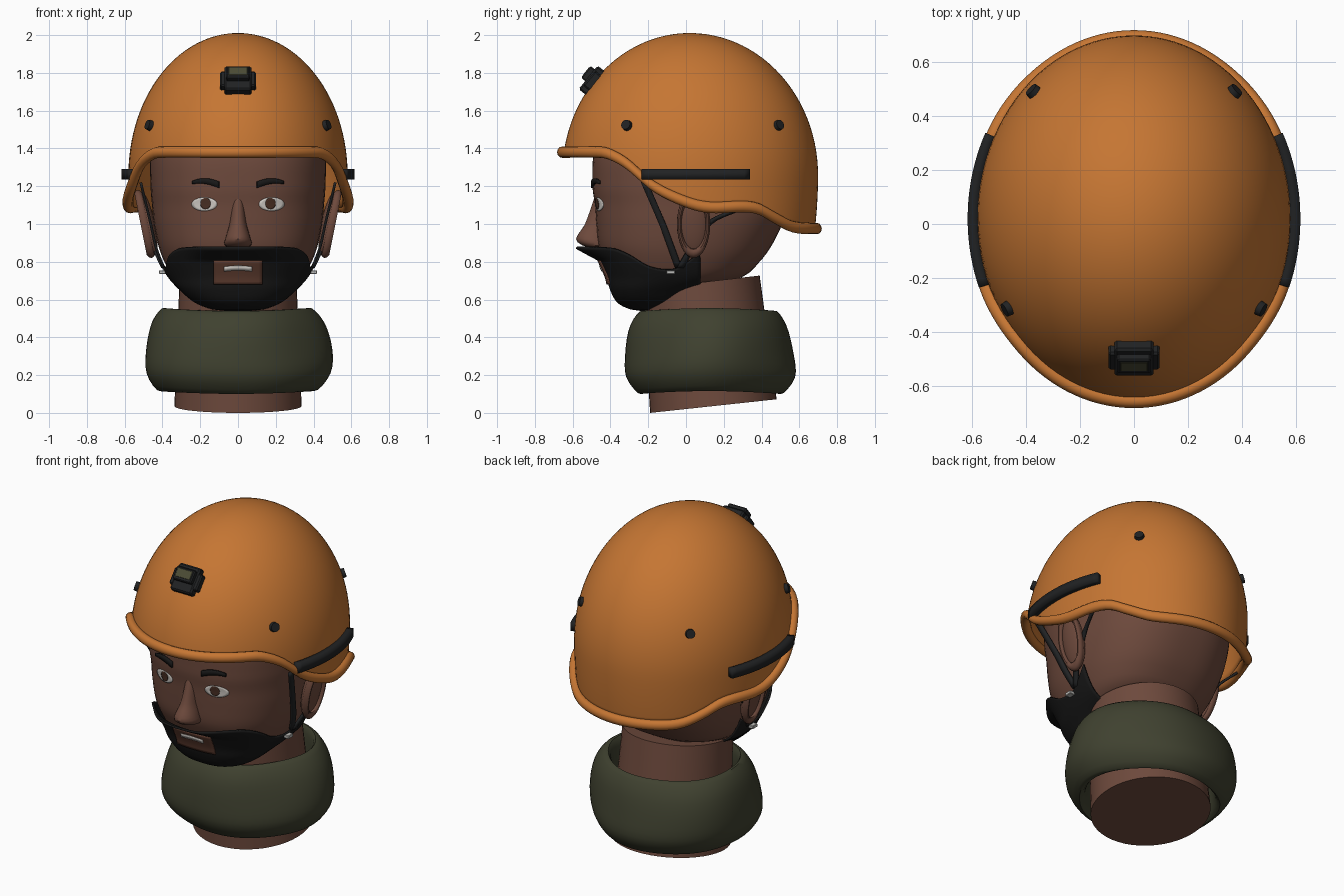
import bpy, bmesh, math
from mathutils import Vector, Matrix
from math import sin, cos, pi, tau

if "Cube" in bpy.data.objects:
    bpy.data.objects.remove(bpy.data.objects["Cube"])


def material(name, r, g, b):
    m = bpy.data.materials.new(name)
    m.diffuse_color = (r, g, b, 1)
    m.use_nodes = True
    m.node_tree.nodes["Principled BSDF"].inputs["Base Color"].default_value = m.diffuse_color
    return m


ORANGE = material("shell orange", .56, .18, .033)
SKIN = material("skin brown", .155, .068, .046)
LIP = material("lip brown", .12, .048, .03)
BLACK = material("hair black", .009, .009, .009)
GEAR = material("gear black", .015, .016, .017)
GREEN = material("scarf green", .05, .053, .029)
OLIVE = material("window olive", .07, .07, .035)
WHITE = material("eye white", .65, .62, .58)
IRIS = material("iris brown", .07, .03, .018)
STEEL = material("buckle steel", .5, .5, .48)


def finish(name, mat, bm, angle=40):
    bmesh.ops.recalc_face_normals(bm, faces=bm.faces)
    me = bpy.data.meshes.new(name)
    bm.to_mesh(me)
    bm.free()
    me.materials.append(mat)
    for p in me.polygons:
        p.use_smooth = True
    me.set_sharp_from_angle(angle=math.radians(angle))
    ob = bpy.data.objects.new(name, me)
    bpy.context.collection.objects.link(ob)
    return ob


def grid(name, mat, fn, nu, nv, thick=0, cap=False):
    """Surface from fn(u, v); seams are welded, optional shell thickness or caps."""
    bm = bmesh.new()
    rows = [[bm.verts.new(fn(i / nu, j / nv)) for i in range(nu + 1)] for j in range(nv + 1)]
    for a, b in zip(rows, rows[1:]):
        for i in range(nu):
            bm.faces.new((a[i], a[i + 1], b[i + 1], b[i]))
    bmesh.ops.remove_doubles(bm, verts=bm.verts, dist=1e-5)
    if cap:
        bmesh.ops.holes_fill(bm, edges=[e for e in bm.edges if e.is_boundary])
    ob = finish(name, mat, bm)
    if thick:
        mod = ob.modifiers.new("shell", 'SOLIDIFY')
        mod.thickness, mod.offset = thick, 0
    return ob


def interp(keys, t):
    """Smooth interpolation of (t, a, b, ...) rows."""
    t = min(max(t, keys[0][0]), keys[-1][0])
    i = next(k for k in range(len(keys) - 1) if t <= keys[k + 1][0])

    def slope(k, c):
        p, q = keys[max(k - 1, 0)], keys[min(k + 1, len(keys) - 1)]
        return (q[c] - p[c]) / (q[0] - p[0])
    a, b = keys[i], keys[i + 1]
    h = b[0] - a[0]
    s = (t - a[0]) / h
    return [(2*s**3 - 3*s*s + 1) * a[c] + (3*s*s - 2*s**3) * b[c]
            + h * ((s**3 - 2*s*s + s) * slope(i, c) + (s**3 - s*s) * slope(i + 1, c))
            for c in range(1, len(a))]


def spow(v, p):
    return math.copysign(abs(v) ** p, v)


# Head: stacked cross-sections (z, front y, back y, half width)
HEAD = [(.54, -.24, -.1, .07), (.58, -.33, .02, .19), (.65, -.375, .1, .28), (.72, -.395, .3, .345),
        (.8, -.43, .39, .39), (.88, -.462, .45, .42), (1, -.475, .51, .445), (1.1, -.482, .54, .455),
        (1.2, -.495, .55, .463), (1.4, -.48, .57, .46), (1.6, -.36, .5, .4), (1.75, -.15, .3, .2)]
P = .82


def section(keys, z, a, d=0, p=P):
    f, b, w = interp(keys, z)
    return Vector(((w + d) * spow(sin(a), p), (f + b) / 2 - ((b - f) / 2 + d) * spow(cos(a), p), z))


def on_face(x, z, d):
    w = interp(HEAD, z)[2] + d
    a = math.asin(min(1, (abs(x) / w) ** (1 / P)))
    return Vector((x, section(HEAD, z, a, d).y, z))


grid("head", SKIN, lambda u, v: section(HEAD, .54 + 1.21 * v, tau * u), 64, 48, cap=True)

NOSE = [(.87, -.5, -.4, .045), (.89, -.555, -.4, .072), (.92, -.582, -.4, .068),
        (1, -.535, -.4, .045), (1.14, -.485, -.4, .03)]
grid("nose", SKIN, lambda u, v: section(NOSE, .87 + .27 * v, tau * u, 0, 1), 24, 16, cap=True)

# Neck: leaning cylinder
grid("neck", SKIN, lambda u, v: Vector((
    (.337 - .027 * v) * sin(tau * u),
    .145 - .065 * v + (.335 - .025 * v) * cos(tau * u),
    .036 + .655 * v + .036 * cos(tau * u))), 48, 4, cap=True)

# Beard: offset of the jaw, with a moustache ledge and sideburns
BEARD_TOP = [(0, .875), (.4, .873), (.55, .84), (.7, .775), (.86, .76), (.93, .8), (1, .855)]


def beard(u, v):
    u = 2 * u - 1
    z = .54 + (interp(BEARD_TOP, abs(u))[0] - .54) * v
    if v == 0:
        return Vector((0, -.17, .535))
    f, b, w = interp(HEAD, z)
    c = max(-1, ((f + b) / 2 - .075) / ((b - f) / 2 + .02))
    p = section(HEAD, z, u * math.acos(max(-1, spow(c, 1 / P))), .02)
    k = min(1, max(0, (z - .805) / .07))
    if p.y < -.2:
        p.y -= .1 * k * math.exp(-(p.x / .24) ** 4)
    return p


grid("beard", BLACK, beard, 80, 24, thick=.012)
grid("mouth", LIP, lambda u, v: on_face(.26 * u - .13, .68 + .128 * v, .032), 12, 8, thick=.008)
grid("teeth", WHITE, lambda u, v: on_face(.15 * u - .075, .755 + .024 * v - .006 * (2*u - 1)**2, .038),
     8, 2, thick=.005)


# Eyes, brows and ears
def disc(name, mat, x, z, rx, rz, d):
    grid(name, mat, lambda u, v: on_face(x + rx * v * cos(tau * u), z + rz * v * sin(tau * u), d),
         24, 4, thick=.003)


def ball(name, mat, loc, scale, tilt):
    bm = bmesh.new()
    m = Matrix.Translation(loc) @ Matrix.Rotation(tilt, 4, 'Y') @ Matrix.Diagonal((*scale, 1))
    bmesh.ops.create_uvsphere(bm, u_segments=24, v_segments=16, radius=1, matrix=m)
    return finish(name, mat, bm)


def box(name, mat, m, size):
    bm = bmesh.new()
    bmesh.ops.create_cube(bm, size=1, matrix=m @ Matrix.Diagonal((*size, 1)))
    bmesh.ops.bevel(bm, geom=bm.edges[:], offset=min(size) * .15, segments=1, affect='EDGES')
    return finish(name, mat, bm, 30)


for s, side in ((-1, "left"), (1, "right")):
    disc("eye_" + side, WHITE, s * .178, 1.105, .068, .036, .004)
    disc("iris_" + side, IRIS, s * .172, 1.108, .027, .03, .008)
    grid("brow_" + side, BLACK, lambda u, v: on_face(
        s * (.1 + .14 * u), 1.208 + .02 * sin(pi * u * .8) + (v - .5) * .034 * (1 - .5 * u * u), .008),
        10, 2, thick=.012)
    ball("ear_" + side, SKIN, (s * .475, .04, 1.0), (.035, .082, .17), s * .2)

    def ear_rim(u, v):
        r = 1 + .16 * cos(tau * v)
        h = .155 * r * cos(tau * u)
        return Vector((s * (.495 + .2 * h + .022 * sin(tau * v)), .04 + .076 * r * sin(tau * u), 1.0 + h))
    grid("ear_rim_" + side, SKIN, ear_rim, 32, 10)

# Helmet shell: half ellipsoid cut along a wavy rim
CY, RX, RY, CZ, RZ = .02, .58, .678, 1.25, .75
RIM = [(-.7, 1.38), (-.45, 1.38), (-.4, 1.37), (-.31, 1.32), (-.17, 1.2), (0, 1.117), (.12, 1.088),
       (.3, 1.092), (.38, 1.08), (.46, 1.035), (.56, .985), (.7, .975)]


def dome(phi, th, d=0):
    r = cos(phi) if phi > 0 else 1 - .3 * (1 - cos(phi))
    return Vector(((RX * r + d) * sin(th), CY - (RY * r + d) * cos(th), CZ + RZ * sin(phi)))


def rim_phi(th):
    phi = 0
    for _ in range(8):
        phi = math.asin((interp(RIM, dome(phi, th).y)[0] - CZ) / RZ)
    return phi


def shell(u, v):
    a = rim_phi(tau * u)
    return dome(a + (pi / 2 - a) * v, tau * u, -.012 * (1 - v))


grid("helmet_shell", ORANGE, shell, 96, 32, thick=.022)


def rim(u, v):
    p = dome(rim_phi(tau * u), tau * u, .008 + .027 * cos(tau * v))
    p.z += .03 * sin(tau * v)
    return p


grid("helmet_rim", ORANGE, rim, 120, 12)


# Helmet fittings
def frame(p):
    n = Vector((p.x / RX**2, (p.y - CY) / RY**2, (p.z - CZ) / RZ**2)).normalized()
    x = Vector((0, 0, 1)).cross(n).normalized()
    m = Matrix((x, n.cross(x), n)).transposed().to_4x4()
    return Matrix.Translation(p) @ m


def strap(name, keys, s):
    def fn(u, v):
        x, y, z = interp(keys, u)
        return Vector((s * x, y + (v - .5) * .036, z))
    grid(name, GEAR, fn, 16, 1, thick=.014)


for s, side in ((-1, "left"), (1, "right")):
    for y, where in ((-.31, "front"), (.485, "rear")):
        x = RX * math.sqrt(1 - (.27 / RZ)**2 - ((y - CY) / RY)**2)
        bm = bmesh.new()
        bmesh.ops.create_cone(bm, cap_ends=True, segments=20, radius1=.031, radius2=.026, depth=.045,
                              matrix=frame(Vector((s * x, y, 1.52))))
        finish("bolt_" + where + "_" + side, GEAR, bm)

    def rail(u, v):
        y = -.23 + .56 * u
        return Vector((s * (RX * math.sqrt(1 - ((y - CY) / RY)**2) + .016), y, 1.235 + .055 * v))
    grid("side_rail_" + side, GEAR, rail, 20, 1, thick=.042)
    strap("strap_front_" + side, [(0, .515, -.22, 1.22), (.5, .462, -.125, 1), (.75, .435, -.08, .88),
                                  (1, .395, -.04, .77)], s)
    strap("strap_rear_" + side, [(0, .53, .27, 1.075), (.3, .475, .13, 1.01), (.7, .445, .03, .87),
                                 (1, .4, -.03, .77)], s)
    box("buckle_" + side, STEEL, Matrix.Translation((s * .4, -.08, .745)), (.035, .045, .02))

# Front accessory mount
M = frame(Vector((0, CY - RY * math.sqrt(1 - (.5 / RZ)**2), 1.75)))
for name, mat, size, off in (("mount_base", GEAR, (.188, .1, .05), (0, 0, .01)),
                             ("mount_plate", GEAR, (.145, .16, .06), (0, 0, .012)),
                             ("mount_block", GEAR, (.125, .08, .04), (0, .015, .05)),
                             ("mount_window", OLIVE, (.1, .05, .008), (0, .018, .068))):
    box(name, mat, M @ Matrix.Translation(off), size)

# Scarf: lumpy hollow roll round the neck (t, x radius, y radius, z)
ROLL = [(0, .35, .34, .3), (.14, .36, .34, .5), (.24, .39, .36, .548), (.36, .455, .415, .47),
        (.5, .492, .445, .33), (.64, .487, .447, .2), (.76, .42, .38, .11), (.88, .37, .355, .15),
        (1, .35, .34, .3)]


def scarf(u, v):
    a = tau * u
    rx, ry, z = interp(ROLL, v)
    k = 1 + .022 * sin(3 * a + 6 * v) * sin(pi * v) + .012 * sin(5 * a)
    return Vector((rx * k * sin(a) - .01, .125 - ry * k * cos(a), z - .012 * cos(2 * a) * sin(pi * v)))


grid("scarf", GREEN, scarf, 56, 28)
